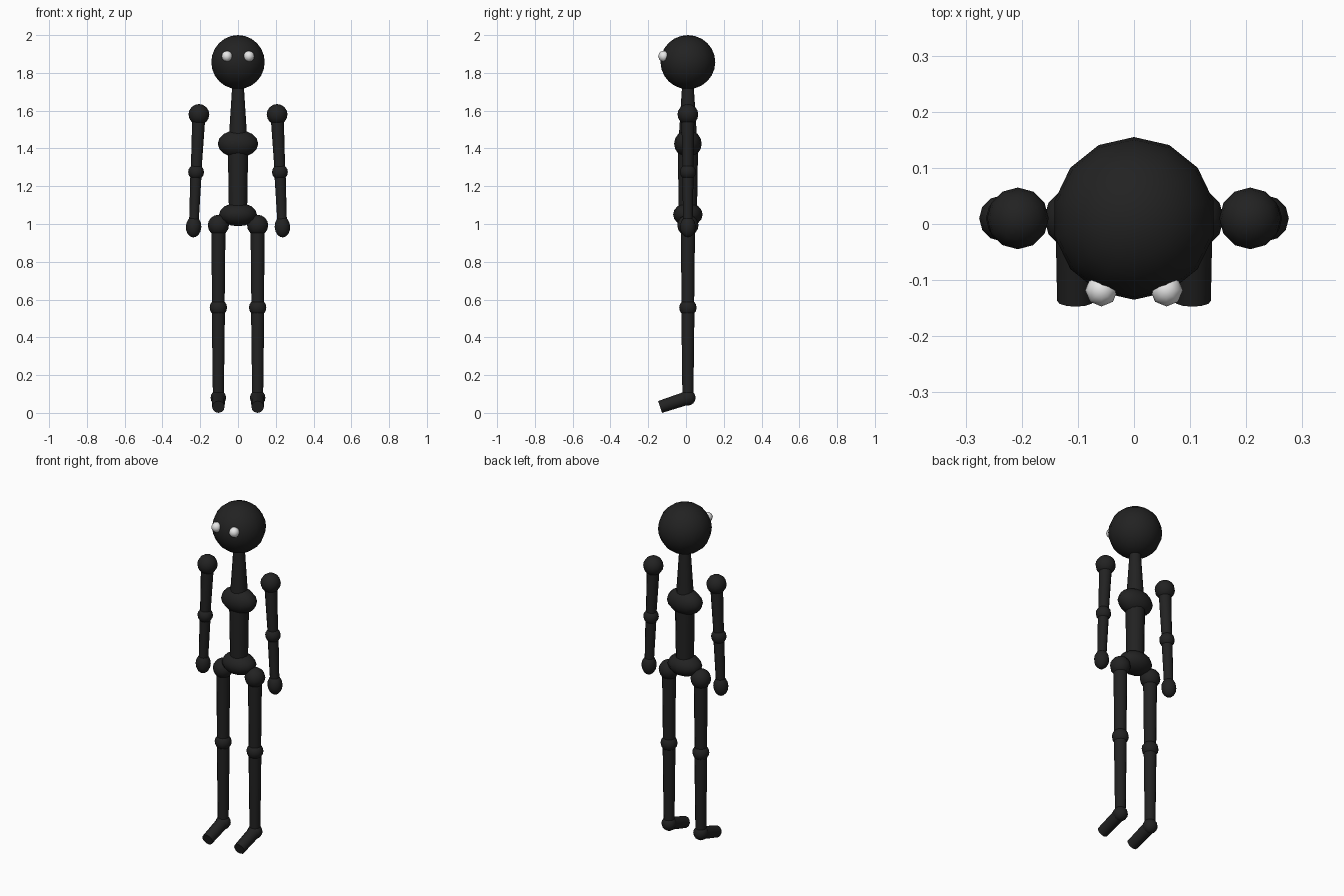
import bpy, math
from mathutils import Vector

if "Cube" in bpy.data.objects:
    bpy.data.objects.remove(bpy.data.objects["Cube"])

Y = 0.01  # depth of the body axis


def material(name, value):
    m = bpy.data.materials.new(name)
    m.diffuse_color = (value, value, value, 1)
    m.use_nodes = True
    m.node_tree.nodes["Principled BSDF"].inputs["Base Color"].default_value = m.diffuse_color
    return m


BLACK = material("matte_black", 0.016)
WHITE = material("eye_white", 0.8)


def finish(name, mat):
    o = bpy.context.object
    o.name = name
    o.data.materials.append(mat)
    bpy.ops.object.shade_smooth_by_angle(angle=math.radians(50))
    return o


def ball(name, loc, size, segs=12, rings=8, mat=BLACK, tilt=0):
    """Ellipsoid with the given half sizes."""
    bpy.ops.mesh.primitive_uv_sphere_add(segments=segs, ring_count=rings, radius=1,
                                         location=loc, rotation=(0, tilt, 0))
    bpy.context.object.scale = size
    return finish(name, mat)


def bone(name, a, b, ra, rb, segs=12):
    """Tapered cylinder from point a to point b."""
    a, b = Vector(a), Vector(b)
    bpy.ops.mesh.primitive_cone_add(vertices=segs, radius1=ra, radius2=rb,
                                    depth=(b - a).length, location=(a + b) / 2)
    o = bpy.context.object
    o.rotation_euler = (b - a).to_track_quat('Z', 'Y').to_euler()
    return finish(name, BLACK)


# Head, neck and trunk
ball("head", (0, Y, 1.857), (0.145, 0.145, 0.143), 14, 12)
bone("neck", (0, Y, 1.43), (0, Y, 1.76), 0.05, 0.029)
ball("chest", (0, Y, 1.425), (0.107, 0.073, 0.073))
bone("spine", (0, Y, 1.05), (0, Y, 1.42), 0.048, 0.054)
ball("pelvis", (0, Y, 1.05), (0.1, 0.078, 0.062))

for side, s in (("left", 1), ("right", -1)):
    # Eyes
    ball(side + "_eye", (s * 0.058, -0.118, 1.888), (0.029,) * 3, 8, 6, WHITE)

    # Arm
    shoulder, elbow, wrist = [(s * x, Y, z) for x, z in
                              ((0.207, 1.58), (0.222, 1.275), (0.234, 1.0))]
    ball(side + "_shoulder", shoulder, (0.055,) * 3)
    bone(side + "_upper_arm", shoulder, elbow, 0.035, 0.028)
    ball(side + "_elbow", elbow, (0.042,) * 3)
    bone(side + "_forearm", elbow, wrist, 0.03, 0.025)
    ball(side + "_hand", (s * 0.235, Y, 0.985), (0.041, 0.041, 0.056), tilt=-s * 0.05)

    # Leg
    hip, knee, ankle = [(s * 0.104, Y, z) for z in (0.993, 0.557, 0.08)]
    ball(side + "_hip", hip, (0.056,) * 3)
    bone(side + "_thigh", hip, knee, 0.038, 0.033)
    ball(side + "_knee", knee, (0.046,) * 3)
    bone(side + "_shin", knee, ankle, 0.035, 0.029)
    ball(side + "_ankle", ankle, (0.041,) * 3)
    bone(side + "_foot", ankle, (s * 0.104, -0.137, 0.0315), 0.036, 0.033)
